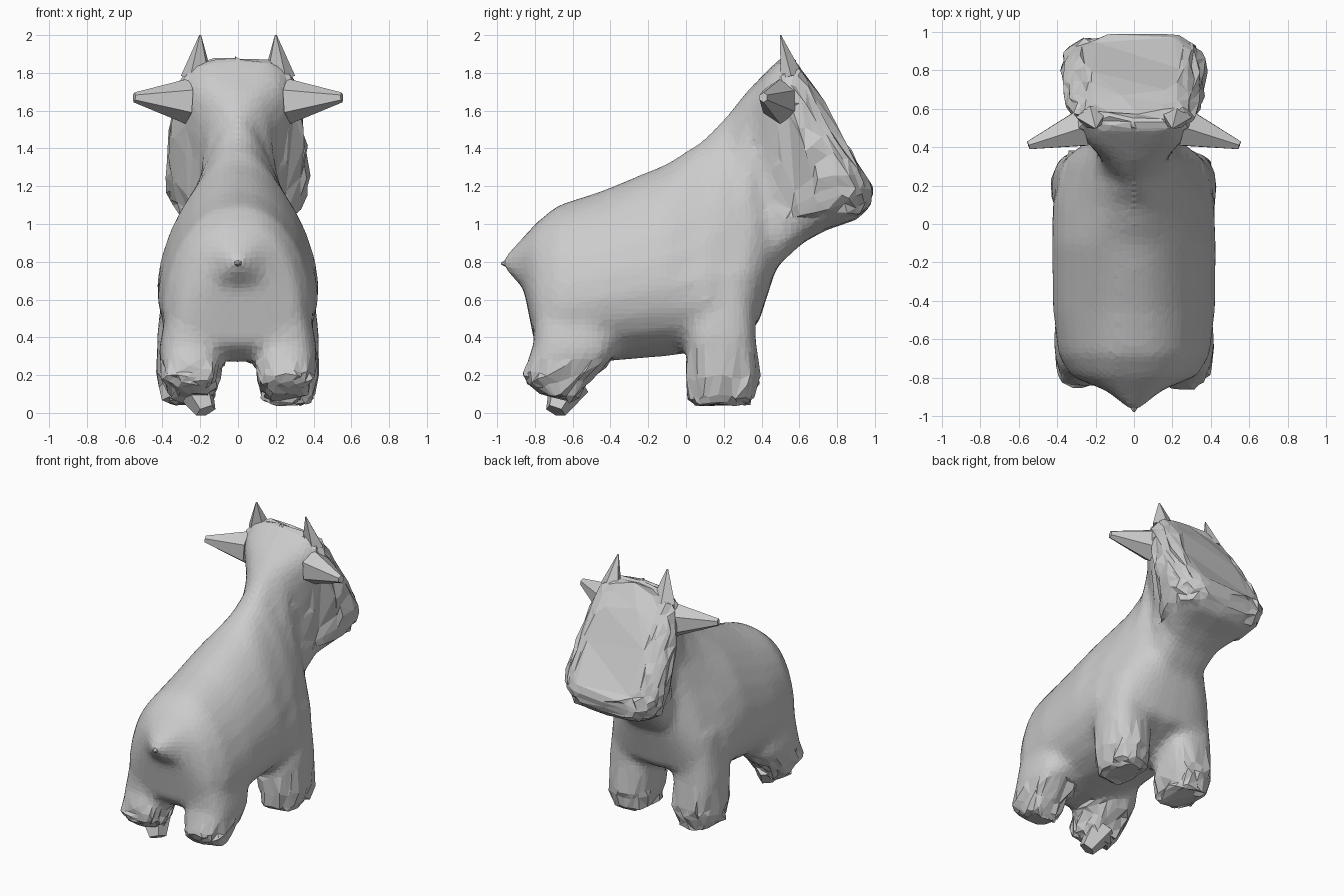
import bpy, bmesh, random
from math import sin, cos, pi, copysign
from mathutils import Vector, Matrix

if "Cube" in bpy.data.objects:
    bpy.data.objects.remove(bpy.data.objects["Cube"])

random.seed(4)
N = 24


def spow(v, p):
    return copysign(abs(v) ** p, v)


def loft(bm, sections, x0=0.0):
    """Rings from point A to point B (y, z), half widths at A and B,
    then optional mid pinch and corner power."""
    rings = []
    for ay, az, by, bz, wa, wb, *extra in sections:
        pinch, p = extra or (0.0, 0.75)
        ring = []
        for i in range(N):
            a = 2 * pi * i / N
            t = (1 - spow(sin(a), p)) / 2
            w = (wa + (wb - wa) * t) * (1 - pinch * 4 * t * (1 - t))
            ring.append(bm.verts.new((x0 + w * spow(cos(a), p),
                                      ay + (by - ay) * t, az + (bz - az) * t)))
        rings.append(ring)
    for r, s in zip(rings, rings[1:]):
        for i in range(N):
            j = (i + 1) % N
            bm.faces.new((r[i], r[j], s[j], s[i]))
    bm.faces.new(rings[0])
    bm.faces.new(rings[-1])


def to_object(name, bm):
    bmesh.ops.recalc_face_normals(bm, faces=bm.faces)
    me = bpy.data.meshes.new(name)
    bm.to_mesh(me)
    bm.free()
    ob = bpy.data.objects.new(name, me)
    bpy.context.collection.objects.link(ob)
    return ob


def bake(ob, name):
    """Replace an object by its modified mesh."""
    dg = bpy.context.evaluated_depsgraph_get()
    me = bpy.data.meshes.new_from_object(ob.evaluated_get(dg))
    bpy.data.objects.remove(ob)
    me.name = name
    new = bpy.data.objects.new(name, me)
    bpy.context.collection.objects.link(new)
    return new


def spike(name, base, tip, rx, ry, sides=5, blunt=0.05, mirror=True):
    base, tip = Vector(base), Vector(tip)
    d = tip - base
    bm = bmesh.new()
    bmesh.ops.create_cone(bm, cap_ends=True, segments=sides, radius1=1,
                          radius2=blunt, depth=1)
    m = (Matrix.Translation((base + tip) / 2)
         @ d.to_track_quat('Z', 'Y').to_matrix().to_4x4()
         @ Matrix.Diagonal((rx, ry, d.length, 1)))
    bmesh.ops.transform(bm, matrix=m, verts=bm.verts)
    ob = to_object(name, bm)
    if mirror:
        mod = ob.modifiers.new("mirror", 'MIRROR')
        mod.use_mirror_merge = False


# trunk, neck and head: upper point, lower point, upper and lower half width
bm = bmesh.new()
loft(bm, [
    (-0.97, 0.82, -0.97, 0.77, 0.02, 0.02),
    (-0.89, 0.90, -0.86, 0.66, 0.12, 0.15),
    (-0.79, 1.01, -0.80, 0.36, 0.24, 0.38),
    (-0.68, 1.10, -0.68, 0.27, 0.29, 0.47, 0.0, 0.85),
    (-0.45, 1.175, -0.45, 0.27, 0.31, 0.51, 0.0, 0.95),
    (-0.10, 1.32, -0.10, 0.30, 0.29, 0.53, 0.0, 0.95),
    (0.10, 1.45, 0.12, 0.33, 0.16, 0.57, 0.0, 0.85),
    (0.22, 1.58, 0.38, 0.46, 0.11, 0.49, 0.08, 0.75),
    (0.32, 1.70, 0.48, 0.77, 0.24, 0.33, 0.36, 0.75),
    (0.42, 1.80, 0.62, 0.90, 0.36, 0.31, 0.25, 0.65),
    (0.51, 1.89, 0.75, 0.97, 0.34, 0.39, 0.03, 0.6),
    (0.57, 1.87, 0.90, 1.02, 0.31, 0.42, 0.0, 0.55),
    (0.62, 1.81, 0.98, 1.09, 0.28, 0.39, 0.0, 0.55),
    (0.68, 1.73, 0.99, 1.19, 0.22, 0.31, 0.0, 0.55),
])

# legs: front and back point at each height
for side in (-1, 1):
    loft(bm, [(0.36, 0.75, 0.02, 0.75, 0.13, 0.13),
              (0.37, 0.40, 0.00, 0.40, 0.17, 0.17),
              (0.39, 0.18, 0.00, 0.18, 0.16, 0.16),
              (0.34, 0.04, 0.01, 0.04, 0.13, 0.13)], 0.26 * side)
    loft(bm, [(-0.30, 0.60, -0.80, 0.60, 0.12, 0.12),
              (-0.38, 0.30, -0.81, 0.36, 0.17, 0.17),
              (-0.53, 0.15, -0.87, 0.19, 0.15, 0.15),
              (-0.59, 0.05, -0.79, 0.11, 0.11, 0.11)], 0.25 * side)

# fuse into a single skin, soften and thin out
body = to_object("raw_body", bm)
mod = body.modifiers.new("fuse", 'REMESH')
mod.mode = 'VOXEL'
mod.voxel_size = 0.03
mod = body.modifiers.new("soften", 'SMOOTH')
mod.factor = 0.5
mod.iterations = 8
mod = body.modifiers.new("thin", 'DECIMATE')
mod.ratio = 0.45
body = bake(body, "skin")


def is_rough(c):
    return c.z < 0.27 or (c.z > 1.05 and c.y > 0.5)


# coarse crumpled facets on the head and hooves only
rough = [v.index for v in body.data.vertices if is_rough(v.co)]
body.vertex_groups.new(name="rough").add(rough, 1.0, 'REPLACE')
mod = body.modifiers.new("coarsen", 'DECIMATE')
mod.vertex_group = "rough"
mod.ratio = 1 - 0.68 * len(rough) / len(body.data.vertices)
body = bake(body, "body")
for v in body.data.vertices:
    if is_rough(v.co):
        v.co += Vector([random.uniform(-1, 1) for _ in range(3)]) * 0.015
for f in body.data.polygons:
    f.use_smooth = False

# ears, horns, tail and the low hind hoof
spike("ears", (0.27, 0.50, 1.65), (0.55, 0.41, 1.67), 0.11, 0.12, 6, 0.22)
spike("horns", (0.215, 0.56, 1.78), (0.20, 0.50, 2.00), 0.09, 0.06, 5, 0.06)
spike("tail", (0, -0.82, 0.80), (0, -0.98, 0.79), 0.12, 0.09, 6, 0.05, False)
spike("hind_hoof", (-0.24, -0.62, 0.16), (-0.17, -0.69, 0.01), 0.12, 0.11, 5, 0.5, False)
